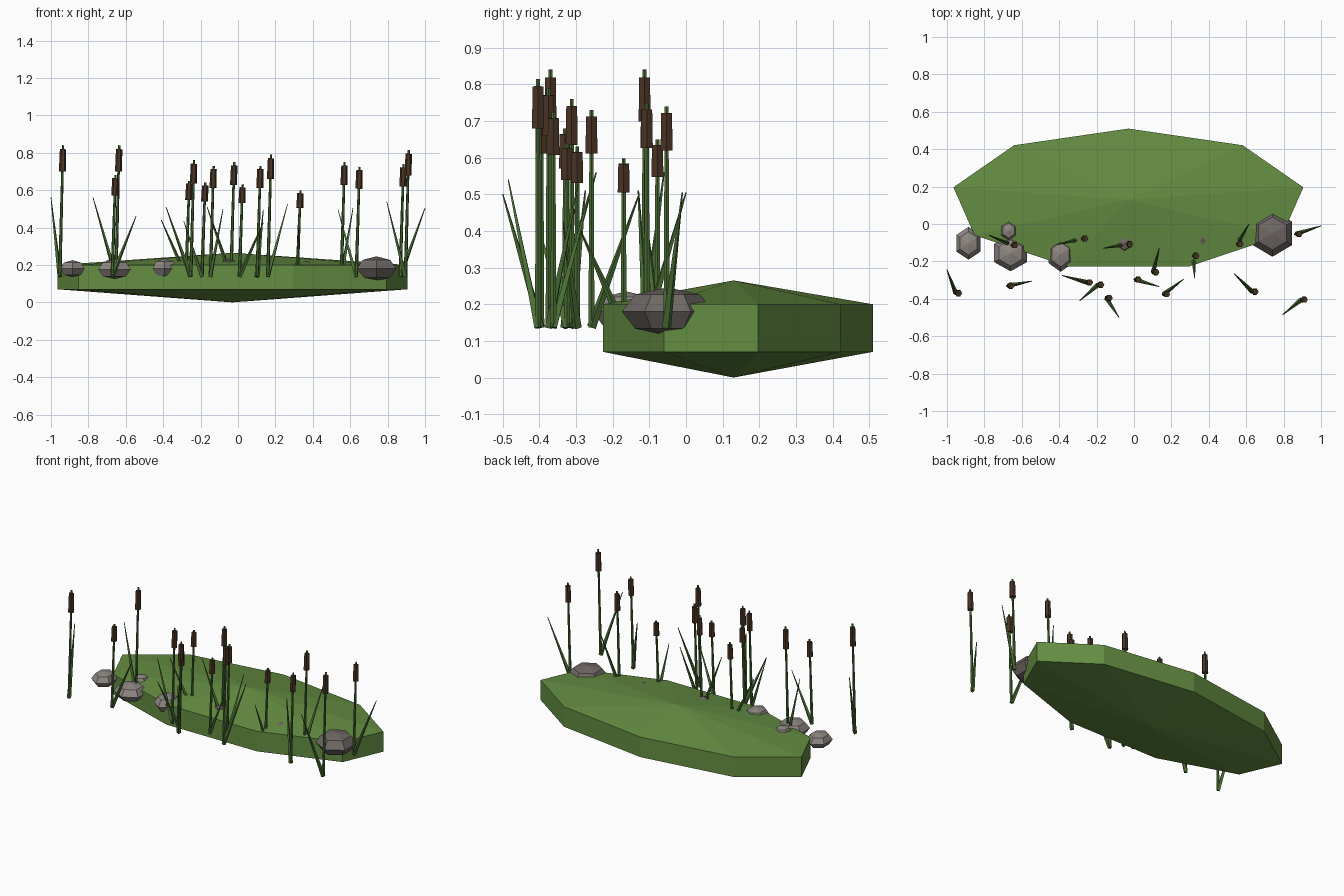
import bpy, bmesh, math
from mathutils import Vector, Matrix

if "Cube" in bpy.data.objects:
    bpy.data.objects.remove(bpy.data.objects["Cube"])


def material(name, rgb):
    m = bpy.data.materials.new(name)
    m.diffuse_color = (*rgb, 1)
    m.use_nodes = True
    m.node_tree.nodes["Principled BSDF"].inputs["Base Color"].default_value = m.diffuse_color
    return m


GRASS = material("grass", (0.13, 0.27, 0.055))
STEM = material("stem_green", (0.07, 0.16, 0.035))
BROWN = material("seed_brown", (0.07, 0.035, 0.018))
STONE = material("stone", (0.27, 0.24, 0.22))
DARK = material("dark_stone", (0.16, 0.14, 0.13))


def finish(name, bm, mat):
    bmesh.ops.recalc_face_normals(bm, faces=bm.faces)
    me = bpy.data.meshes.new(name)
    bm.to_mesh(me)
    bm.free()
    me.materials.append(mat)
    ob = bpy.data.objects.new(name, me)
    bpy.context.collection.objects.link(ob)
    return ob


def taper(name, a, b, r1, r2, sides, mat):
    """Tapered prism running from point a to point b."""
    a, b = Vector(a), Vector(b)
    bm = bmesh.new()
    turn = (b - a).to_track_quat('Z', 'Y').to_matrix().to_4x4()
    bmesh.ops.create_cone(bm, cap_ends=True, segments=sides, radius1=r1, radius2=r2,
                          depth=(b - a).length,
                          matrix=Matrix.Translation((a + b) / 2) @ turn)
    return finish(name, bm, mat)


# Nine-sided grassy bank with a peaked top and underside
bm = bmesh.new()
low, high = [], []
for i in range(9):
    t = math.radians(90 + 40 * i)
    x, y = -0.03 + 0.95 * math.cos(t), 0.13 + 0.38 * math.sin(t)
    low.append(bm.verts.new((x, y, 0.07)))
    high.append(bm.verts.new((x, y, 0.2)))
top = bm.verts.new((-0.03, 0.13, 0.265))
bottom = bm.verts.new((-0.03, 0.13, 0.0))
for i in range(9):
    j = (i + 1) % 9
    bm.faces.new((low[i], low[j], high[j], high[i]))
    bm.faces.new((high[i], high[j], top))
    bm.faces.new((low[j], low[i], bottom))
finish("grass_bank", bm, GRASS)

# Hexagonal rocks: centre, hexagon x/y radius, half height
rocks = [
    (0.74, -0.05, 0.18, 0.122, 0.125, 0.066, DARK),
    (-0.66, -0.155, 0.177, 0.101, 0.098, 0.053, STONE),
    (-0.885, -0.103, 0.18, 0.075, 0.088, 0.046, STONE),
    (-0.392, -0.163, 0.182, 0.074, 0.093, 0.053, STONE),
    (-0.67, -0.035, 0.2, 0.05, 0.056, 0.036, STONE),
    (-0.05, -0.1, 0.195, 0.05, 0.055, 0.04, DARK),
    (0.365, -0.08, 0.19, 0.04, 0.045, 0.032, DARK),
]
for n, (x, y, z, rx, ry, rz, mat) in enumerate(rocks, 1):
    bm = bmesh.new()
    bmesh.ops.create_uvsphere(bm, u_segments=6, v_segments=4, radius=1)
    bmesh.ops.transform(bm, verts=bm.verts, matrix=Matrix.Translation((x, y, z))
                        @ Matrix.Diagonal((rx, ry, rz, 1)) @ Matrix.Rotation(math.pi / 6, 4, 'Z')
                        if abs(max(v.co.x for v in bm.verts) - 1) < 1e-3 else
                        Matrix.Translation((x, y, z)) @ Matrix.Diagonal((rx, ry, rz, 1)))
    finish(f"rock_{n}", bm, mat)

# Bulrushes: head x, y, stem top z, leaf tip x, y, z
rushes = [
    (-0.935, -0.37, 0.84, -1.0, -0.245, 0.56),
    (-0.635, -0.113, 0.84, -0.775, -0.06, 0.56),
    (-0.655, -0.33, 0.68, -0.545, -0.305, 0.46),
    (-0.26, -0.078, 0.65, -0.41, -0.11, 0.44),
    (-0.235, -0.312, 0.76, -0.385, -0.275, 0.51),
    (-0.175, -0.325, 0.64, -0.29, -0.41, 0.435),
    (-0.13, -0.395, 0.73, -0.08, -0.5, 0.5),
    (-0.02, -0.108, 0.75, -0.165, -0.13, 0.51),
    (0.025, -0.297, 0.63, 0.135, -0.335, 0.425),
    (0.12, -0.258, 0.73, 0.135, -0.13, 0.495),
    (0.177, -0.375, 0.79, 0.265, -0.295, 0.525),
    (0.334, -0.17, 0.597, 0.325, -0.29, 0.405),
    (0.57, -0.107, 0.75, 0.615, 0.0, 0.505),
    (0.65, -0.362, 0.725, 0.535, -0.265, 0.495),
    (0.885, -0.053, 0.74, 1.0, -0.01, 0.505),
    (0.913, -0.404, 0.815, 0.795, -0.485, 0.54),
]
BASE = 0.137
for n, (x, y, z, lx, ly, lz) in enumerate(rushes, 1):
    h = z - BASE
    foot, tip = Vector((x - 0.018, y, BASE)), Vector((x, y, z))
    taper(f"rush_stem_{n}", foot, tip, 0.0095, 0.006, 6, STEM)
    taper(f"rush_head_{n}", foot.lerp(tip, 0.8), foot.lerp(tip, 0.97), 0.019, 0.017, 6, BROWN)
    taper(f"rush_leaf_{n}", foot, (lx, ly, lz), 0.013, 0.002, 4, STEM)
